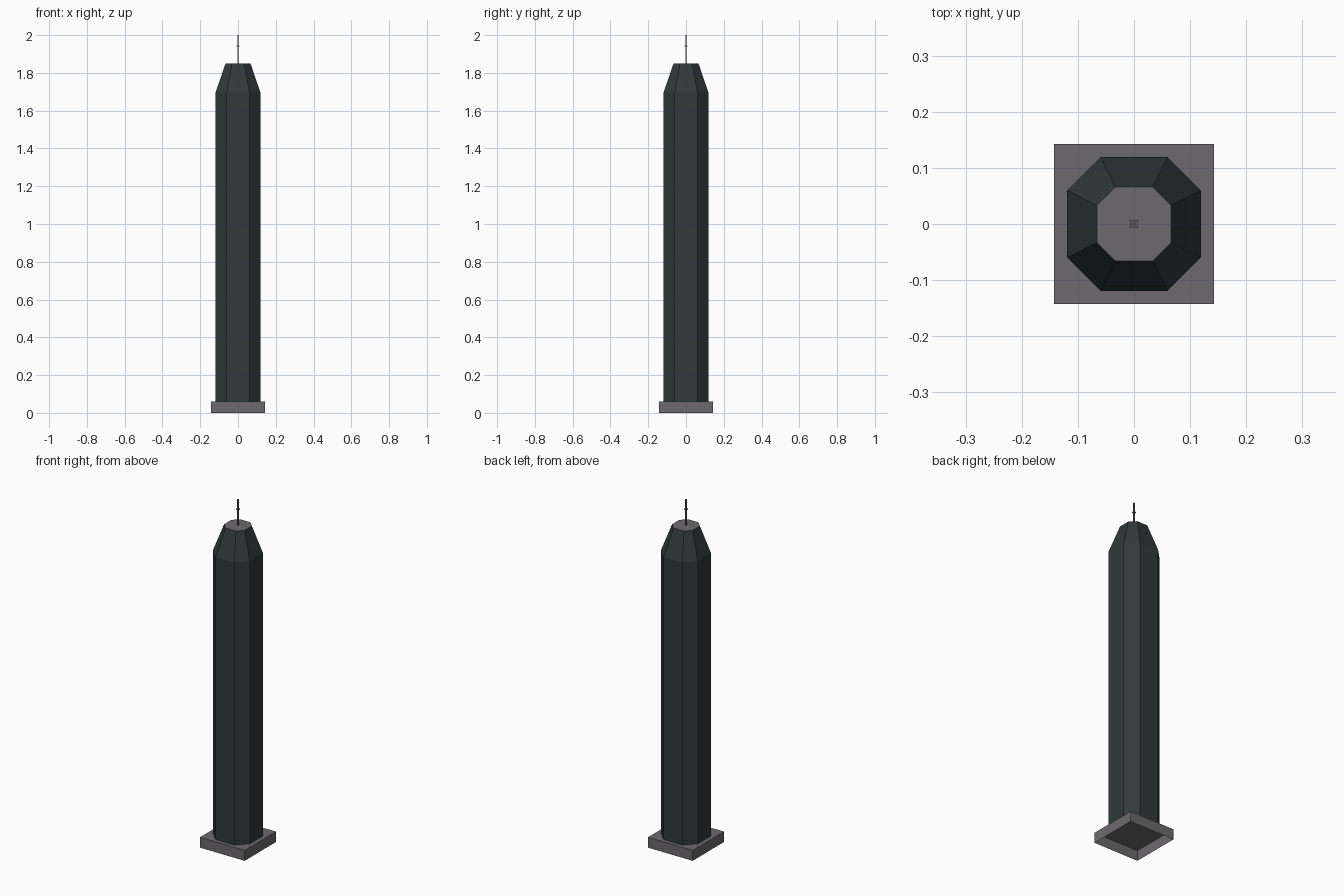
import bpy
import bmesh

cube = bpy.data.objects.get("Cube")
if cube:
    bpy.data.objects.remove(cube, do_unlink=True)


def make_material(name, color):
    mat = bpy.data.materials.new(name)
    mat.use_nodes = True
    mat.diffuse_color = color
    mat.node_tree.nodes["Principled BSDF"].inputs["Base Color"].default_value = color
    return mat


stone = make_material("warm grey stone", (0.15, 0.143, 0.15, 1))
glass = make_material("dark green glass", (0.03, 0.041, 0.041, 1))


def finish(name, bm, *mats):
    mesh = bpy.data.meshes.new(name)
    bm.normal_update()
    bm.to_mesh(mesh)
    bm.free()
    for mat in mats:
        mesh.materials.append(mat)
    obj = bpy.data.objects.new(name, mesh)
    bpy.context.collection.objects.link(obj)
    return obj


def box(name, half, z0, z1, open_bottom=False):
    bm = bmesh.new()
    bmesh.ops.create_cube(bm, size=1)
    for v in bm.verts:
        v.co = (v.co.x * 2 * half, v.co.y * 2 * half, z1 if v.co.z > 0 else z0)
    bm.normal_update()
    if open_bottom:
        under = [f for f in bm.faces if f.normal.z < -0.9]
        bmesh.ops.delete(bm, geom=under, context="FACES")
    return finish(name, bm, stone)


def octagon(bm, reach, flat, z):
    """Ring of eight corners: reach is the half width, flat the half side."""
    a, b = reach, flat
    corners = [(a, -b), (a, b), (b, a), (-b, a), (-a, b), (-a, -b), (-b, -a), (b, -a)]
    return [bm.verts.new((x, y, z)) for x, y in corners]


# Square plinth, hollow underneath
box("plinth", 0.143, 0, 0.06, open_bottom=True)

# Eight-sided tower with a tapered crown and a flat grey roof
bm = bmesh.new()
rings = [octagon(bm, *r) for r in
         ((0.119, 0.06, 0.06), (0.119, 0.06, 1.695), (0.066, 0.033, 1.85))]
for low, high in zip(rings, rings[1:]):
    for i in range(8):
        j = (i + 1) % 8
        bm.faces.new((low[i], low[j], high[j], high[i]))
roof = bm.faces.new(rings[-1])
roof.material_index = 1
finish("tower", bm, glass, stone)

# Roof mast and its collar
box("mast", 0.003, 1.85, 2.0)
box("mast_collar", 0.007, 1.94, 1.946)
